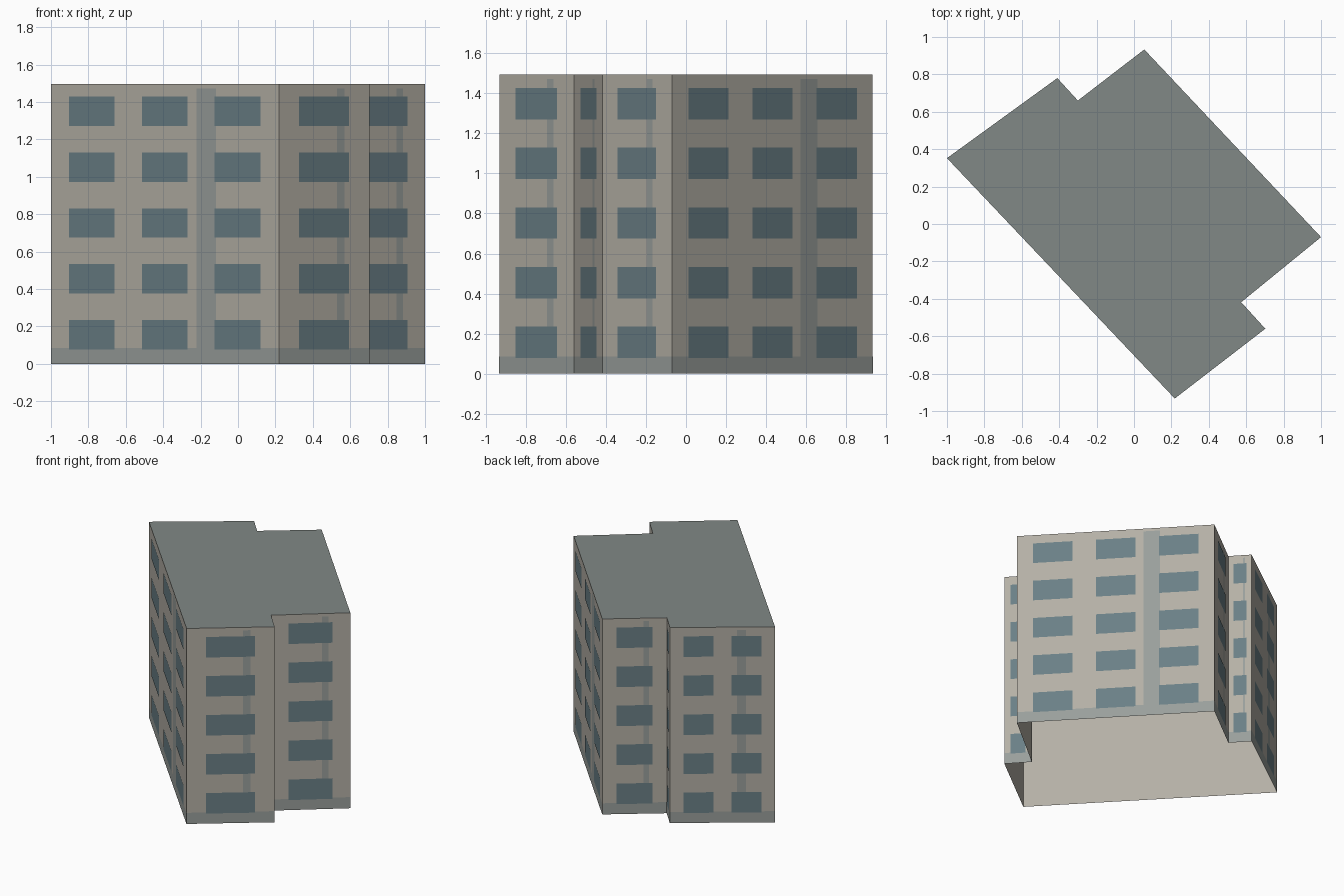
import bpy, bmesh
from mathutils import Vector

if "Cube" in bpy.data.objects:
    bpy.data.objects.remove(bpy.data.objects["Cube"])

H = 1.495          # building height
BASE = 0.085       # plinth height
# footprint, counter-clockwise seen from above
PLAN = [(-1, .352), (.218, -.933), (.702, -.56), (.573, -.418),
        (1, -.07), (.055, .933), (-.30, .66), (-.41, .78)]
# window columns as fractions of the wall width
THREE = [(.08, .28), (.40, .60), (.72, .92)]
TWO = [(.13, .415), (.585, .87)]
ONE = [(.22, .775)]
COLUMNS = [THREE, ONE, ONE, ONE, THREE, ONE, ONE, TWO]
FLOOR_Z = [.077 + i * .2985 for i in range(5)]
WINDOW_H = .157


def material(name, rgb):
    m = bpy.data.materials.new(name)
    m.diffuse_color = (*rgb, 1)
    m.use_nodes = True
    m.node_tree.nodes["Principled BSDF"].inputs["Base Color"].default_value = m.diffuse_color
    return m


def finish(bm, name, *mats):
    me = bpy.data.meshes.new(name)
    bm.to_mesh(me)
    bm.free()
    for m in mats:
        me.materials.append(m)
    ob = bpy.data.objects.new(name, me)
    bpy.context.collection.objects.link(ob)
    return ob


def wall_panel(bm, i, u0, u1, z0, z1, offset):
    """Flat rectangle on wall i, spanning fractions u0..u1 and heights z0..z1."""
    a, b = Vector(PLAN[i]), Vector(PLAN[(i + 1) % len(PLAN)])
    d = (b - a).normalized()
    n = Vector((d.y, -d.x)) * offset
    p, q = a.lerp(b, u0) + n, a.lerp(b, u1) + n
    bm.faces.new([bm.verts.new((*c, z)) for c, z in
                  ((p, z0), (q, z0), (q, z1), (p, z1))])


wall_mat = material("wall_plaster", (.46, .435, .38))
roof_mat = material("roof_grey", (.22, .247, .236))
trim_mat = material("trim_grey", (.32, .345, .33))
glass_mat = material("window_glass", (.145, .215, .24))

# main body: hollow wall shell, open underneath, with a flat grey roof
bm = bmesh.new()
for i in range(len(PLAN)):
    wall_panel(bm, i, 0, 1, 0, H, 0)
roof = bm.faces.new([bm.verts.new((x, y, H)) for x, y in PLAN])
roof.material_index = 1
bmesh.ops.remove_doubles(bm, verts=bm.verts, dist=1e-4)
finish(bm, "building_body", wall_mat, roof_mat)

# plinth bands, vertical strips and window grid on every wall
base, strips, windows = bmesh.new(), bmesh.new(), bmesh.new()
for i, cols in enumerate(COLUMNS):
    wall_panel(base, i, 0, 1, 0, BASE, .001)
    wall_panel(strips, i, .64, .725, BASE, 1.473, .001)
    for u0, u1 in cols:
        for z in FLOOR_Z:
            wall_panel(windows, i, u0, u1, z, z + WINDOW_H, .002)
finish(base, "base_band", trim_mat)
finish(strips, "wall_strips", trim_mat)
finish(windows, "windows", glass_mat)
